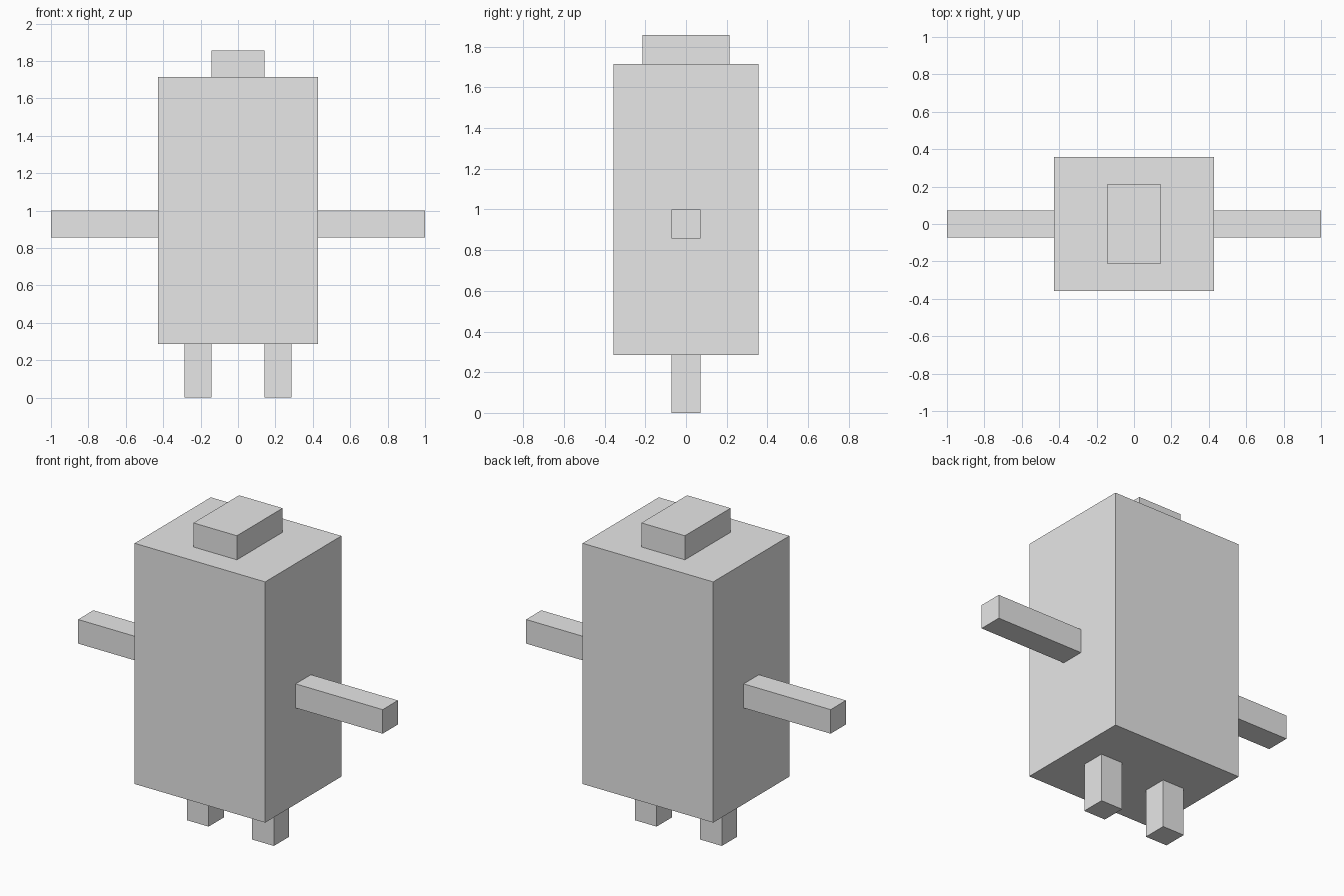
import bpy

if "Cube" in bpy.data.objects:
    bpy.data.objects.remove(bpy.data.objects["Cube"])

U = 1 / 7  # block unit: the arm span is 14 units

grey = bpy.data.materials.new("light_grey")
grey.diffuse_color = (0.8, 0.8, 0.8, 1)
grey.use_nodes = True
grey.node_tree.nodes["Principled BSDF"].inputs["Base Color"].default_value = grey.diffuse_color


def box(name, lo, hi):
    """Axis-aligned box between two corners given in block units."""
    bpy.ops.mesh.primitive_cube_add(
        size=1, location=[(a + b) / 2 * U for a, b in zip(lo, hi)])
    ob = bpy.context.object
    ob.name = name
    ob.scale = [(b - a) * U for a, b in zip(lo, hi)]
    bpy.ops.object.transform_apply(location=False, rotation=False, scale=True)
    ob.data.materials.append(grey)
    return ob


# Torso and the flat head on top
box("body", (-3, -2.5, 2), (3, 2.5, 12))
box("head", (-1, -1.5, 12), (1, 1.5, 13))

# Paired limbs
for side, s in (("left", -1), ("right", 1)):
    ax = sorted((3 * s, 7 * s))
    lx = sorted((1 * s, 2 * s))
    box(side + "_arm", (ax[0], -0.5, 6), (ax[1], 0.5, 7))
    box(side + "_leg", (lx[0], -0.5, 0), (lx[1], 0.5, 2))
